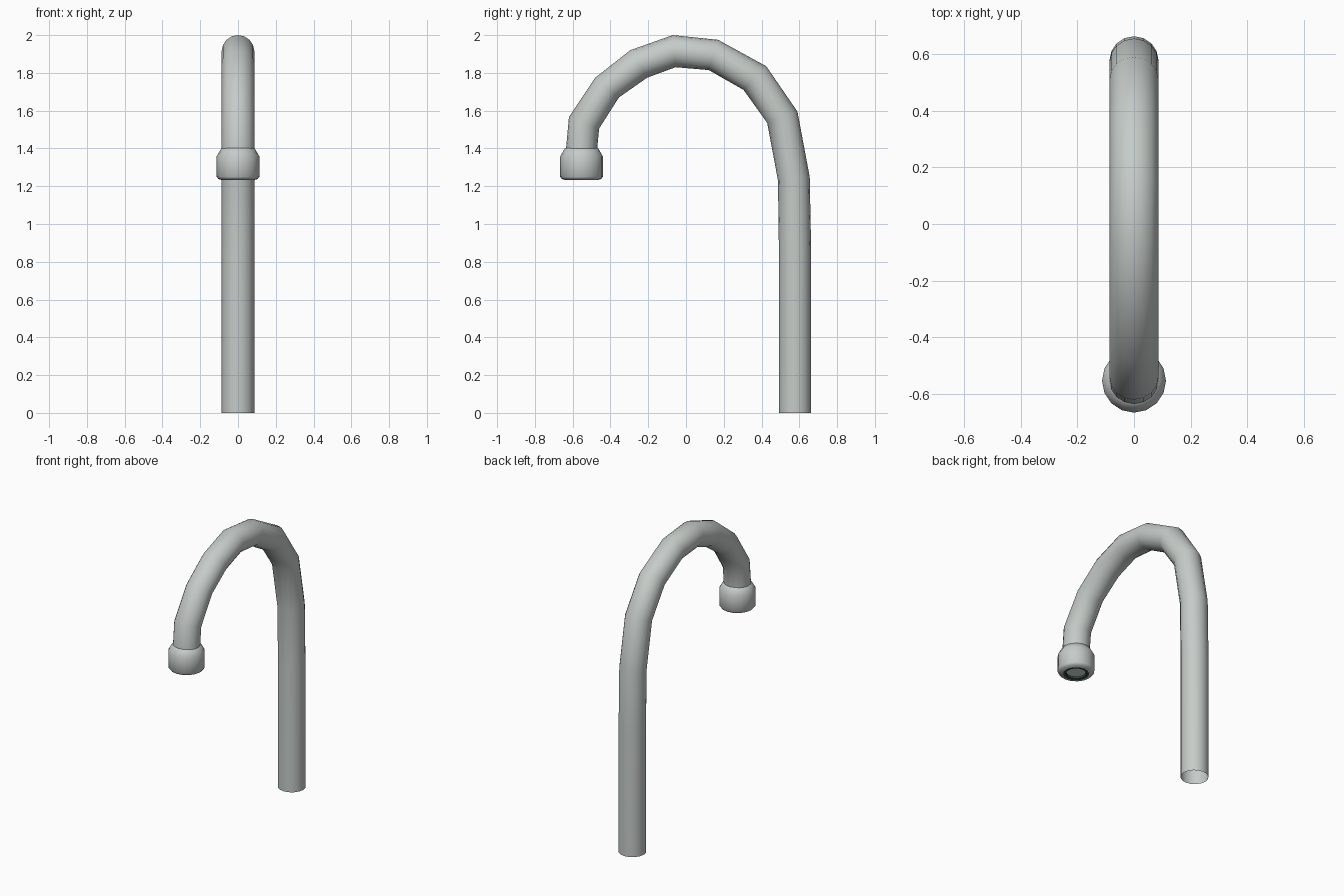
import bpy, bmesh, math
from mathutils import Vector

cube = bpy.data.objects.get("Cube")
if cube:
    bpy.data.objects.remove(cube, do_unlink=True)

SIDES = 16


def material(name, rgb, rough=0.4):
    m = bpy.data.materials.new(name)
    m.use_nodes = True
    m.diffuse_color = (*rgb, 1)
    bsdf = m.node_tree.nodes["Principled BSDF"]
    bsdf.inputs["Base Color"].default_value = (*rgb, 1)
    bsdf.inputs["Roughness"].default_value = rough
    return m


STEEL = material("brushed steel", (0.56, 0.60, 0.58))
DARK = material("dark teal rubber", (0.03, 0.07, 0.06))
PALE = material("pale screen", (0.68, 0.78, 0.75))


def loft(name, rings, mat, cap_end=False):
    """Skin rings given as (centre, half-width along x, second radius vector)."""
    bm = bmesh.new()
    loops = []
    for centre, rx, v in rings:
        loop = []
        for i in range(SIDES):
            a = 2 * math.pi * i / SIDES
            loop.append(bm.verts.new(centre + Vector((rx, 0, 0)) * math.cos(a) + v * math.sin(a)))
        loops.append(loop)
    for a, b in zip(loops, loops[1:]):
        for i in range(SIDES):
            j = (i + 1) % SIDES
            bm.faces.new((a[i], a[j], b[j], b[i]))
    if cap_end:
        bm.faces.new(loops[-1])
    mesh = bpy.data.meshes.new(name)
    bm.to_mesh(mesh)
    bm.free()
    mesh.materials.append(mat)
    ob = bpy.data.objects.new(name, mesh)
    bpy.context.collection.objects.link(ob)
    bpy.ops.object.select_all(action='DESELECT')
    ob.select_set(True)
    bpy.context.view_layer.objects.active = ob
    bpy.ops.object.shade_smooth_by_angle(angle=math.radians(40))
    return ob


# Bent pipe: outer and inner edge of each section as (y, z) pairs
sections = [
    ((0.663, 0), (0.492, 0)),
    ((0.663, 0.84), (0.492, 0.84)),
    ((0.655, 1.25), (0.487, 1.23)),
    ((0.59, 1.595), (0.43, 1.535)),
    ((0.425, 1.835), (0.305, 1.71)),
    ((0.17, 1.975), (0.12, 1.815)),
    ((-0.07, 2.0), (-0.055, 1.83)),
    ((-0.295, 1.92), (-0.205, 1.775)),
    ((-0.48, 1.775), (-0.355, 1.67)),
    ((-0.62, 1.565), (-0.46, 1.505)),
    ((-0.635, 1.40), (-0.47, 1.40)),
]
rings = []
for outer, inner in sections:
    o, n = Vector((0, *outer)), Vector((0, *inner))
    rings.append(((o + n) / 2, 0.0865, (o - n) / 2))
loft("bent_pipe", rings, STEEL)


def turned(name, profile, mat, cap_end=False):
    """Round part on the spout axis from (radius, z) pairs."""
    return loft(name, [(Vector((0, -0.553, z)), r, Vector((0, -r, 0))) for r, z in profile],
                mat, cap_end)


# Nozzle collar, its dark gasket and the recessed outlet screen
turned("nozzle_collar", [(0.082, 1.402), (0.09, 1.398), (0.113, 1.358), (0.113, 1.25),
                         (0.104, 1.238), (0.08, 1.232)], STEEL)
turned("nozzle_gasket", [(0.08, 1.232), (0.062, 1.234), (0.06, 1.245)], DARK)
turned("outlet_screen", [(0.06, 1.245), (0.05, 1.245)], PALE, cap_end=True)

# Make the skins of every part face outward
for ob in bpy.context.collection.objects:
    if ob.type == 'MESH' and ob.name in ("bent_pipe", "nozzle_collar", "nozzle_gasket", "outlet_screen"):
        bm = bmesh.new()
        bm.from_mesh(ob.data)
        if ob.name in ("bent_pipe", "nozzle_collar"):
            bmesh.ops.recalc_face_normals(bm, faces=bm.faces)
        else:
            flip = [f for f in bm.faces if f.normal.z > 0]
            bmesh.ops.reverse_faces(bm, faces=flip)
        bm.to_mesh(ob.data)
        bm.free()
